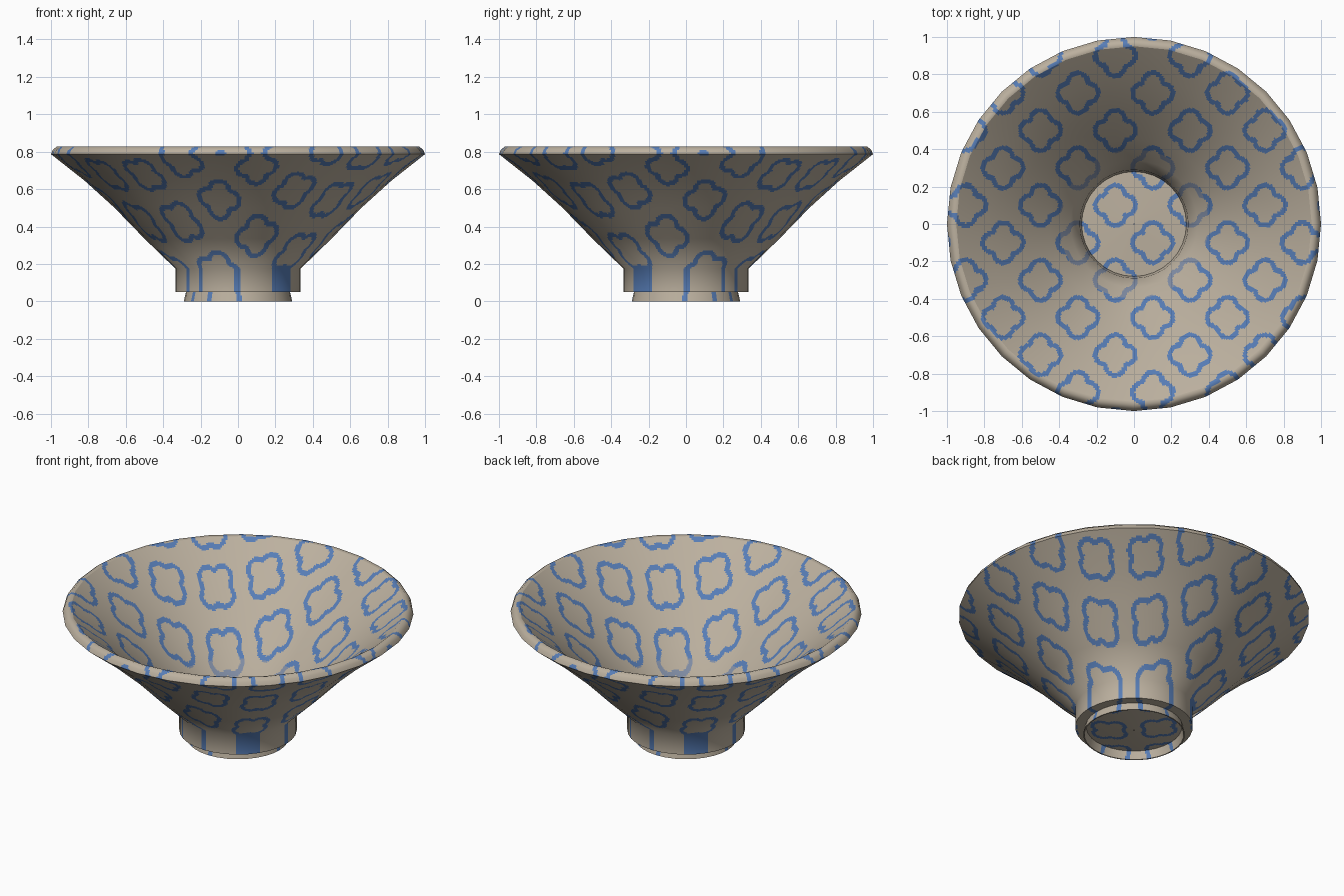
import bpy
import math
from mathutils import Vector

if "Cube" in bpy.data.objects:
    bpy.data.objects.remove(bpy.data.objects["Cube"])

SIDES = 32  # visible corners of the turned shape


def material(name, rgb):
    m = bpy.data.materials.new(name)
    m.diffuse_color = (*rgb, 1)
    m.use_nodes = True
    m.node_tree.nodes["Principled BSDF"].inputs["Base Color"].default_value = m.diffuse_color
    return m


CLAY = material("beige clay", (0.50, 0.435, 0.345))
BLUE = material("blue glaze", (0.095, 0.205, 0.47))
FADED = material("faded blue glaze", (0.22, 0.27, 0.38))


def on_outline(x, y):
    """True on the four-lobed outlines, laid out as a checker lattice seen from above."""
    i0, j0 = round((x - 0.1) / 0.2), round((y - 0.1) / 0.2)
    for i in (i0 - 1, i0, i0 + 1):
        for j in (j0 - 1, j0, j0 + 1):
            if (i + j) % 2 == 0:
                continue
            dx, dy = abs(x - 0.1 - 0.2 * i), abs(y - 0.1 - 0.2 * j)
            lobe = min(math.hypot(dx - 0.055, dy), math.hypot(dx, dy - 0.055))
            if lobe < 0.065 and lobe > 0.040 and math.hypot(dx, dy) > 0.067:
                return True
    return False


def dense(profile, step):
    """Subdivide a profile and give each point a smooth normal."""
    seg_n = []
    for (r0, z0), (r1, z1) in zip(profile, profile[1:]):
        seg_n.append(Vector((z1 - z0, r0 - r1)).normalized())
    pt_n = [seg_n[0]] + [(a + b).normalized() for a, b in zip(seg_n, seg_n[1:])] + [seg_n[-1]]
    pts, nors = [], []
    for k in range(len(seg_n)):
        a, b = Vector(profile[k]), Vector(profile[k + 1])
        n = max(1, math.ceil((b - a).length / step))
        for s in range(n):
            pts.append(a.lerp(b, s / n))
            nors.append(pt_n[k].lerp(pt_n[k + 1], s / n).normalized())
    pts.append(Vector(profile[-1]))
    nors.append(pt_n[-1])
    return pts, nors


def turned(name, profile, per_side=16, step=0.0115, fade=None):
    pts, nors = dense(profile, step)
    seg = SIDES * per_side
    half = math.pi / SIDES
    ring = []
    for j in range(seg):
        a = 2 * math.pi * j / seg
        # straight chords between the corners
        k = math.cos(half) / math.cos(a % (2 * half) - half)
        ring.append((math.cos(a), math.sin(a), k))
    verts, normals = [], []
    for p, n in zip(pts, nors):
        for c, s, k in ring:
            verts.append((p.x * k * c, p.x * k * s, p.y))
            normals.append((n.x * c, n.x * s, n.y))
    faces, mats = [], []
    for i in range(len(pts) - 1):
        for j in range(seg):
            j2 = (j + 1) % seg
            f = (i * seg + j, i * seg + j2, (i + 1) * seg + j2, (i + 1) * seg + j)
            faces.append(f)
            x = (verts[f[0]][0] + verts[f[2]][0]) / 2
            y = (verts[f[0]][1] + verts[f[2]][1]) / 2
            r = math.hypot(x, y)
            if not on_outline(x, y):
                mats.append(0)
            else:
                mats.append(2 if fade and fade[0] < r < fade[1] else 1)
    me = bpy.data.meshes.new(name)
    me.from_pydata(verts, [], faces)
    for m in (CLAY, BLUE, FADED):
        me.materials.append(m)
    me.polygons.foreach_set("material_index", mats)
    me.polygons.foreach_set("use_smooth", [True] * len(faces))
    me.update()
    me.normals_split_custom_set_from_vertices(normals)
    ob = bpy.data.objects.new(name, me)
    bpy.context.collection.objects.link(ob)
    return ob


# outside: foot collar flowing into the flared wall
turned("outer_wall", [(0.335, 0.05), (0.335, 0.175), (0.50, 0.335), (0.66, 0.50),
                      (0.82, 0.645), (1.0, 0.787)])
# rim lip
turned("rim", [(1.0, 0.787), (0.99, 0.81), (0.968, 0.829), (0.95, 0.825)])
# inside of the bowl and the steep well at its centre
turned("inner_wall", [(0.95, 0.825), (0.78, 0.69), (0.62, 0.54), (0.45, 0.37),
                      (0.34, 0.25), (0.29, 0.18), (0.28, 0.07)], fade=(0.282, 0.40))
# flat floor and its underside
turned("bowl_floor", [(0.28, 0.07), (0.002, 0.08)], per_side=8)
turned("underside", [(0.002, 0.03), (0.15, 0.035), (0.272, 0.05)], per_side=8)
# collar underside and low foot ring
turned("collar_underside", [(0.278, 0.05), (0.335, 0.05)], per_side=8)
turned("foot_ring_outside", [(0.29, 0.0), (0.278, 0.05)], per_side=8)
turned("foot_ring_base", [(0.283, 0.0), (0.29, 0.0)], per_side=8)
turned("foot_ring_inside", [(0.272, 0.05), (0.283, 0.0)], per_side=8)
